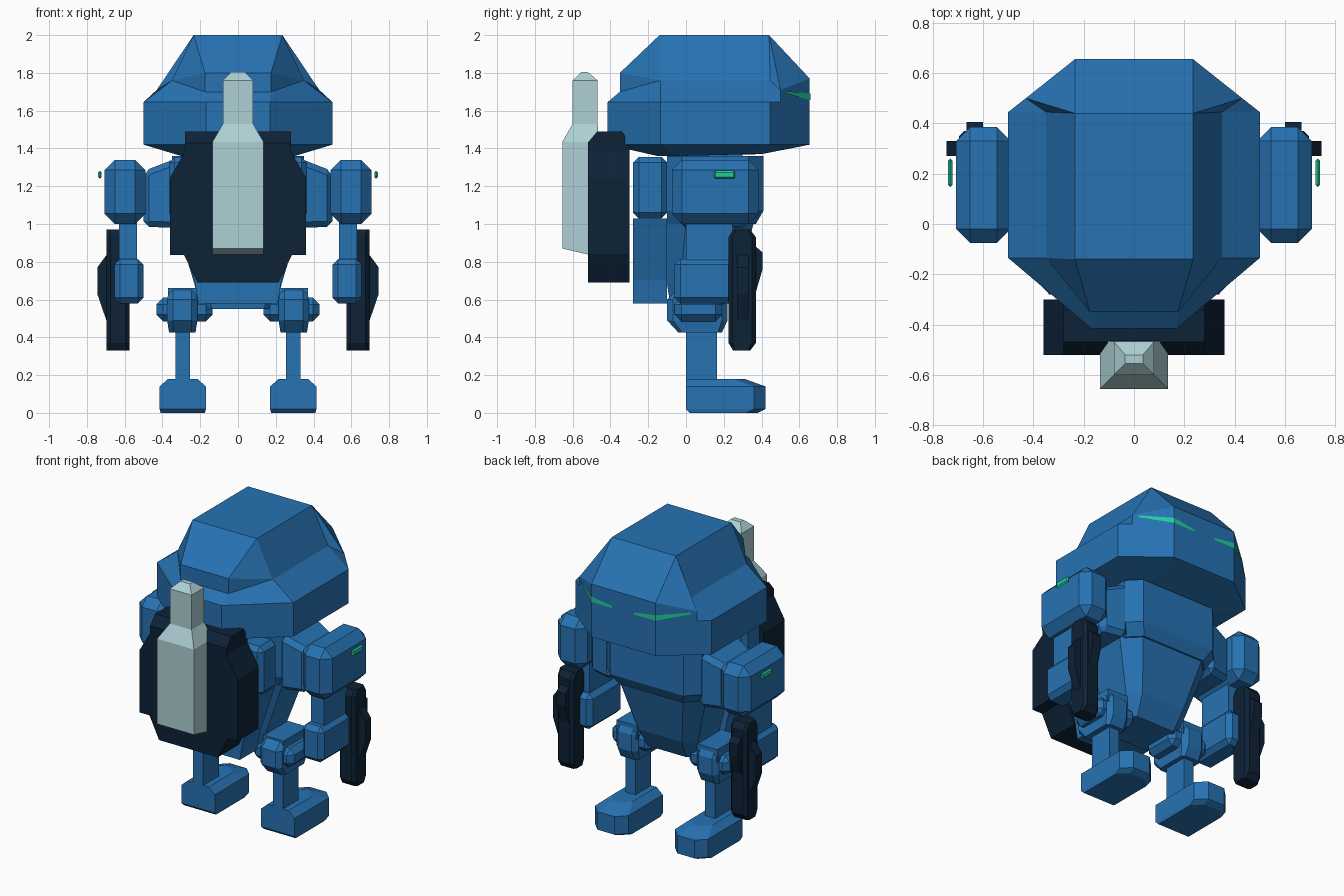
import bpy, bmesh

if "Cube" in bpy.data.objects:
    bpy.data.objects.remove(bpy.data.objects["Cube"])


def material(name, rgb):
    m = bpy.data.materials.new(name)
    m.diffuse_color = (*rgb, 1)
    m.use_nodes = True
    m.node_tree.nodes["Principled BSDF"].inputs["Base Color"].default_value = m.diffuse_color
    return m


BLUE = material("armor blue", (0.02, 0.17, 0.45))
NAVY = material("dark navy", (0.004, 0.016, 0.038))
PALE = material("pale steel", (0.42, 0.63, 0.66))
GREEN = material("glowing green", (0.015, 0.62, 0.32))


def finish(name, bm, mat, mirror=False, bevel=0):
    bmesh.ops.remove_doubles(bm, verts=bm.verts, dist=0.0005)
    bmesh.ops.recalc_face_normals(bm, faces=bm.faces)
    me = bpy.data.meshes.new(name)
    bm.to_mesh(me)
    bm.free()
    me.materials.append(mat)
    ob = bpy.data.objects.new(name, me)
    bpy.context.collection.objects.link(ob)
    if bevel:
        b = ob.modifiers.new("bevel", 'BEVEL')
        b.width, b.segments = bevel, 1
        b.limit_method, b.angle_limit = 'ANGLE', 0.6
    if mirror:
        ob.modifiers.new("mirror", 'MIRROR')
    return ob


def loft(name, rings, mat, mirror=False, bevel=0):
    """Skin a stack of rings with equal point counts and cap both ends."""
    bm = bmesh.new()
    loops = [[bm.verts.new(p) for p in r] for r in rings]
    n = len(loops[0])
    for a, b in zip(loops, loops[1:]):
        for i in range(n):
            j = (i + 1) % n
            bm.faces.new((a[i], a[j], b[j], b[i]))
    bm.faces.new(loops[0])
    bm.faces.new(loops[-1])
    return finish(name, bm, mat, mirror, bevel)


def rect(z, x0, x1, y0, y1):
    return [(x0, y0, z), (x1, y0, z), (x1, y1, z), (x0, y1, z)]


def octo(z, x0, x1, y0, y1, c):
    """Rectangle with cut corners."""
    return [(x0 + c, y0, z), (x1 - c, y0, z), (x1, y0 + c, z), (x1, y1 - c, z),
            (x1 - c, y1, z), (x0 + c, y1, z), (x0, y1 - c, z), (x0, y0 + c, z)]


def box(name, x0, x1, y0, y1, z0, z1, mat, mirror=False, bevel=0):
    return loft(name, [rect(z0, x0, x1, y0, y1), rect(z1, x0, x1, y0, y1)],
                mat, mirror, bevel)


def slab(name, half, y0, y1, mat, bevel=0):
    """Symmetric outline in x/z, extruded along y."""
    pts = half + [(-x, z) for x, z in reversed(half)]
    return loft(name, [[(x, y, z) for x, z in pts] for y in (y0, y1)], mat, False, bevel)


def sym(half):
    return half + [(-x, y, z) for x, y, z in reversed(half)]


# Head: faceted helmet, each ring listed from face to rear on one side
def wall(z):
    return sym([(.235, .655, z), (.43, .5, z), (.5, .445, z), (.5, -.135, z), (.17, -.415, z)])


def brow(back_z):
    return sym([(.235, .655, 1.77), (.43, .5, 1.71), (.35, .445, 1.76),
                (.35, -.135, 1.76), (.175, -.35, back_z)])


crown = sym([(.235, .44, 2), (.235, .44, 2), (.235, .44, 2), (.235, -.14, 2), (.235, -.14, 2)])
under = sym([(.2, .4, 1.37), (.27, .35, 1.37), (.3, .3, 1.37), (.3, -.05, 1.36), (.17, -.15, 1.36)])
loft("head", [under, wall(1.42), wall(1.645), brow(1.70), brow(1.80), crown], BLUE)

# Eyes: slits wrapping around the front corners of the helmet
bm = bmesh.new()
rows = [(.08, .659, 1.654, 1.668), (.237, .659, 1.655, 1.69), (.405, .527, 1.692, 1.704)]
low = [bm.verts.new((x, y, a)) for x, y, a, b in rows]
top = [bm.verts.new((x, y, b)) for x, y, a, b in rows]
for i in (0, 1):
    bm.faces.new((low[i + 1], low[i], top[i], top[i + 1]))
finish("eyes", bm, GREEN, mirror=True)

# Torso: broad chest over a tapering belly
box("neck", -.2, .2, 0, .3, 1.3, 1.4, BLUE)
loft("chest", [octo(1.0, -.31, .31, -.1, .37, .08), octo(1.07, -.35, .35, -.1, .41, .08),
               octo(1.36, -.35, .35, -.1, .41, .08)], BLUE)
loft("belly", [octo(.55, -.2, .2, -.08, .2, .06), octo(.68, -.23, .23, -.1, .27, .07),
               octo(1.01, -.33, .33, -.1, .36, .1)], BLUE)

# Back: blue inner frame, dark pack and pale canister
box("back_frame_upper", -.365, .365, -.28, -.1, 1.03, 1.355, BLUE, bevel=.03)
loft("back_frame_lower", [rect(.58, -.21, .21, -.28, -.1), rect(.7, -.23, .23, -.28, -.1),
                          rect(1.03, -.34, .34, -.28, -.1)], BLUE)
slab("backpack", [(.28, 1.43), (.28, 1.385), (.36, 1.245), (.36, .835), (.285, .835), (.215, .69)],
     -.52, -.3, NAVY)
loft("backpack_top", [rect(1.43, -.28, .28, -.52, -.3), rect(1.49, -.28, .28, -.47, -.34)], NAVY)
can = [rect(.835, -.135, .135, -.655, -.46), rect(1.435, -.135, .135, -.655, -.46),
       rect(1.53, -.08, .08, -.6, -.468), rect(1.76, -.08, .08, -.6, -.468),
       rect(1.805, -.035, .035, -.555, -.52)]
can[0] = [(x, y, .87 if y < -.6 else .825) for x, y, z in can[0]]
loft("canister", can, PALE)

# Shoulders
loft("shoulder_joint", [
    [(.32, -.04, .98), (.32, .34, .98), (.32, .34, 1.35), (.32, -.04, 1.35)],
    [(.5, .0, .985), (.5, .3, .985), (.5, .3, 1.28), (.5, .0, 1.28)]], BLUE, True, .03)
box("shoulder", .49, .707, -.075, .385, 1.0, 1.34, BLUE, True, .055)
box("shoulder_light", .722, .74, .147, .26, 1.24, 1.282, GREEN, True, .012)

# Arms
box("upper_arm", .535, .63, 0, .245, .78, 1.02, BLUE, True)
box("forearm", .5, .655, -.06, .29, .58, .815, BLUE, True, .03)


# Arm-mounted weapon with side fin and front guard
loft("arm_weapon", [octo(.33, .575, .695, .25, .34, .015), octo(.37, .575, .695, .225, .37, .02),
                    octo(.93, .575, .695, .225, .37, .02), octo(.97, .575, .695, .25, .34, .015)],
     NAVY, True)
loft("weapon_fin", [rect(.49, .66, .697, .27, .33), rect(.63, .66, .745, .27, .33),
                    rect(.77, .66, .745, .27, .33), rect(.835, .66, .697, .27, .33)], NAVY, True)
loft("weapon_guard", [rect(.64, .6, .665, .34, .37), rect(.76, .6, .665, .34, .405),
                      rect(.85, .6, .665, .34, .405), rect(.88, .6, .665, .34, .37)], NAVY, True)

# Hips: joint block with a side axle
box("hip_crossbar", -.22, .22, .0, .16, .555, .64, BLUE)
box("hip_top", .22, .37, -.05, .2, .57, .66, BLUE, True)
loft("hip_joint", [octo(.425, .225, .365, -.04, .19, .02), octo(.49, .215, .375, -.1, .22, .03),
                   octo(.6, .215, .375, -.1, .22, .03), octo(.65, .225, .365, -.05, .19, .02)],
     BLUE, True)
box("hip_axle", .135, .432, -.06, .19, .485, .61, BLUE, True, .035)

# Legs and feet
box("leg", .255, .33, 0, .165, .15, .45, BLUE, True)


def sole(z, inset, y0, y1):
    a, b = .17 + inset, .415 - inset
    return [(a, y0, z), (b, y0, z), (b, y1 - .06, z), (b - .06, y1, z),
            (a + .06, y1, z), (a, y1 - .06, z)]


loft("foot", [sole(0, .005, .02, .38), sole(.02, 0, 0, .42), sole(.14, 0, 0, .42),
              sole(.18, .045, 0, .31)], BLUE, True)
